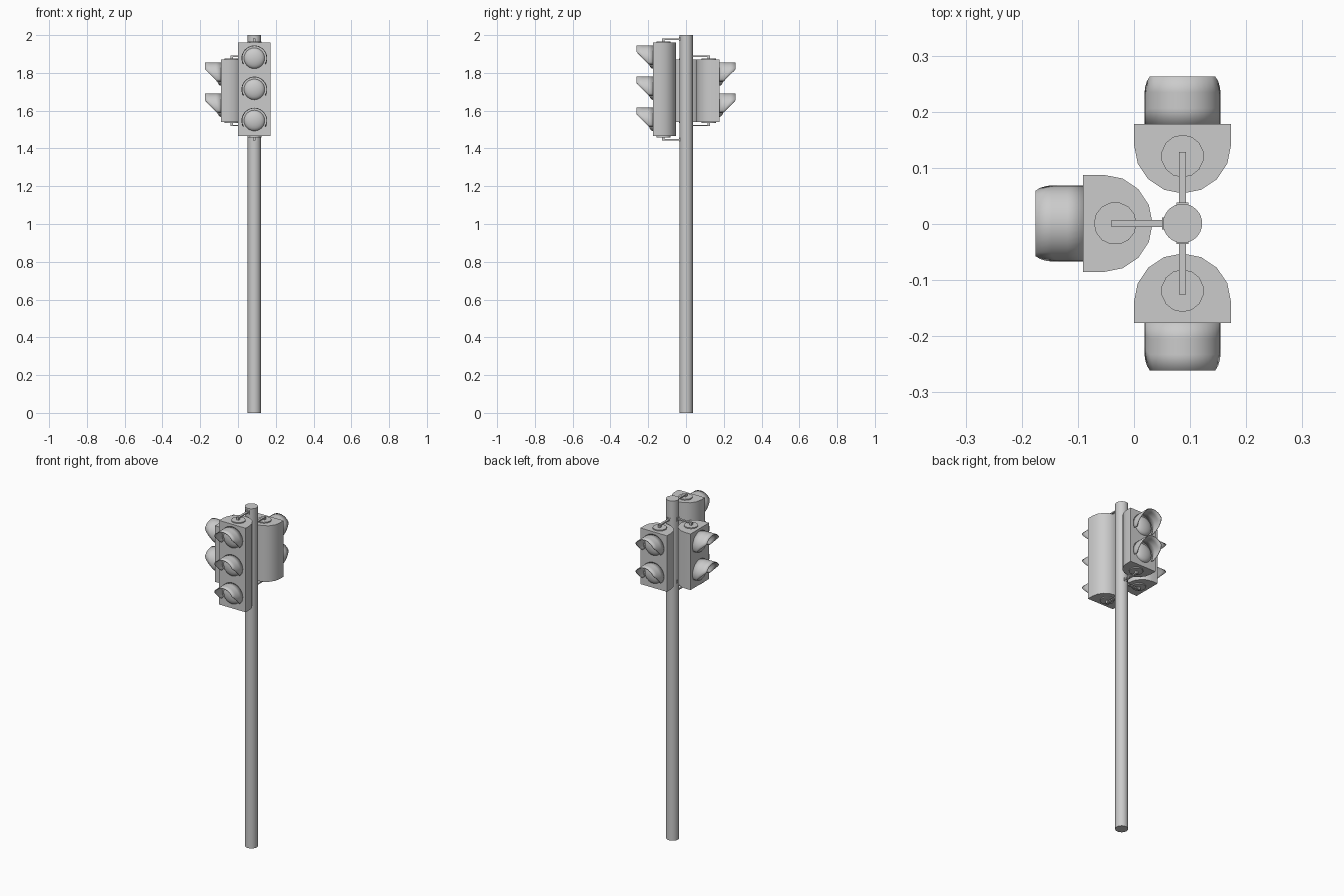
import bpy, bmesh, math
from mathutils import Matrix, Vector

if "Cube" in bpy.data.objects:
    bpy.data.objects.remove(bpy.data.objects["Cube"])

PX, PY = 0.0865, 0.001      # pole axis
FACE = -0.177               # front face distance from pole axis
W = 0.0865                  # half width of a signal head
MOD = 0.165                 # height of one lamp module

grey = bpy.data.materials.new("plain grey")
grey.diffuse_color = (0.6, 0.6, 0.6, 1)
grey.use_nodes = True
grey.node_tree.nodes["Principled BSDF"].inputs["Base Color"].default_value = grey.diffuse_color


def finish(name, bm, turn=0.0, angle=35, normals=True):
    """Turn the part about the pole axis and make it an object."""
    if normals:
        bmesh.ops.recalc_face_normals(bm, faces=bm.faces)
    bm.transform(Matrix.Translation((PX, PY, 0)) @ Matrix.Rotation(math.radians(turn), 4, 'Z'))
    me = bpy.data.meshes.new(name)
    bm.to_mesh(me)
    bm.free()
    me.materials.append(grey)
    ob = bpy.data.objects.new(name, me)
    bpy.context.collection.objects.link(ob)
    bpy.ops.object.select_all(action='DESELECT')
    ob.select_set(True)
    bpy.context.view_layer.objects.active = ob
    bpy.ops.object.shade_smooth_by_angle(angle=math.radians(angle))
    return ob


def box(bm, x0, x1, y0, y1, z0, z1):
    m = Matrix.Translation(((x0 + x1) / 2, (y0 + y1) / 2, (z0 + z1) / 2)) \
        @ Matrix.Diagonal((x1 - x0, y1 - y0, z1 - z0, 1))
    bmesh.ops.create_cube(bm, size=1, matrix=m)


def cylinder(bm, r, y, z0, z1, n):
    bmesh.ops.create_cone(bm, cap_ends=True, segments=n, radius1=r, radius2=r,
                          depth=z1 - z0, matrix=Matrix.Translation((0, y, (z0 + z1) / 2)))


def housing(name, z0, z1, turn):
    # D-shaped section: flat face, short sides, half-round back
    pts = [(-W, FACE), (W, FACE)]
    pts += [(W * math.cos(math.pi * i / 8), -0.14 + W * math.sin(math.pi * i / 8)) for i in range(9)]
    bm = bmesh.new()
    f = bm.faces.new([bm.verts.new((x, y, z0)) for x, y in pts])
    ext = bmesh.ops.extrude_face_region(bm, geom=[f])
    bmesh.ops.translate(bm, vec=(0, 0, z1 - z0),
                        verts=[v for v in ext["geom"] if isinstance(v, bmesh.types.BMVert)])
    finish(name, bm, turn)


def visor(name, zc, turn):
    # open tube, its lower edge cut back towards the face
    r, n, top = 0.066, 24, math.radians(118)
    bm = bmesh.new()
    rows = []
    for i in range(n + 1):
        a = -top + 2 * top * i / n
        dz = r * math.cos(a)
        t = min(1, max(0, (dz + 0.033) / 0.065))
        reach = 0.02 + 0.065 * t
        rows.append([bm.verts.new((r * math.sin(a), FACE - reach * k / 3, zc + dz)) for k in range(4)])
    for a, b in zip(rows, rows[1:]):
        for k in range(3):
            bm.faces.new((a[k], a[k + 1], b[k + 1], b[k]))
    ob = finish(name, bm, turn)
    s = ob.modifiers.new("thickness", 'SOLIDIFY')
    s.thickness, s.offset = 0.004, 0


def lens(name, zc, turn):
    # shallow dome
    bm = bmesh.new()
    bmesh.ops.create_uvsphere(bm, u_segments=24, v_segments=12, radius=1)
    bmesh.ops.bisect_plane(bm, geom=bm.verts[:] + bm.edges[:] + bm.faces[:],
                           plane_co=(0, 0, 0), plane_no=(0, 0, -1), clear_outer=True)
    bm.transform(Matrix.Translation((0, FACE, zc)) @ Matrix.Rotation(math.pi / 2, 4, 'X')
                 @ Matrix.Diagonal((0.055, 0.055, 0.024, 1)))
    finish(name, bm, turn, 60, False)


def bracket(name, z, s, turn):
    # disc on the housing end, short post, arm and pole plate
    def span(a, b):
        return min(z + s * a, z + s * b), max(z + s * a, z + s * b)
    bm = bmesh.new()
    cylinder(bm, 0.038, -0.12, *span(-0.002, 0.006), 14)
    box(bm, -0.0065, 0.0065, -0.127, -0.114, *span(0, 0.022))
    box(bm, -0.0065, 0.0065, -0.127, -0.02, *span(0.015, 0.022))
    box(bm, -0.011, 0.011, -0.037, -0.025, *span(0.008, 0.029))
    finish(name, bm, turn)


def head(label, z0, lamps, turn):
    z1 = z0 + lamps * MOD
    housing(label + "_housing", z0, z1, turn)
    for i in range(lamps):
        zc = z0 + (i + 0.5) * MOD
        visor(f"{label}_visor_{i + 1}", zc, turn)
        lens(f"{label}_lens_{i + 1}", zc, turn)
    bracket(label + "_top_bracket", z1, 1, turn)
    bracket(label + "_bottom_bracket", z0, -1, turn)


# pole
bm = bmesh.new()
cylinder(bm, 0.035, 0, 0, 2, 32)
finish("pole", bm)

# three signal heads around the pole
head("front_signal", 1.465, 3, 0)
head("back_signal", 1.54, 2, 180)
head("left_signal", 1.54, 2, -90)
